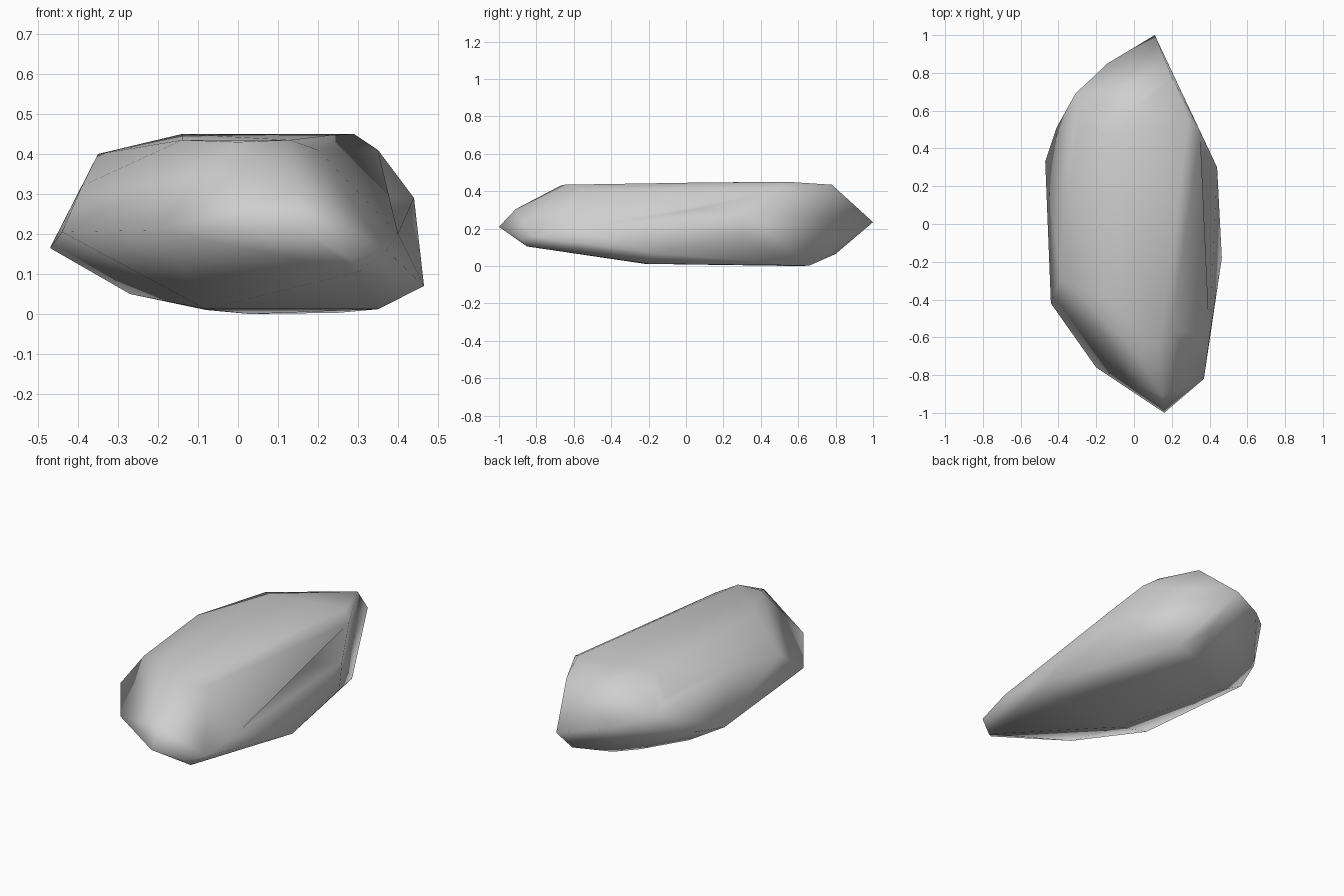
import bpy
import bmesh
from mathutils import Vector

# Remove the default object
default = bpy.data.objects.get("Cube")
if default:
    bpy.data.objects.remove(default, do_unlink=True)


def make_material(name, colour):
    material = bpy.data.materials.new(name)
    material.use_nodes = True
    material.diffuse_color = colour
    shader = material.node_tree.nodes["Principled BSDF"]
    shader.inputs["Base Color"].default_value = colour
    shader.inputs["Roughness"].default_value = 0.9
    return material


def press_dent(shell, point):
    """Split the facet closest to the point and pull its middle there."""
    point = Vector(point)
    face = min(shell.faces,
               key=lambda f: (f.calc_center_median() - point).length)
    middle = bmesh.ops.poke(shell, faces=[face])["verts"][0]
    middle.co = point


def hull_object(name, corner_groups, dents, material):
    """Wrap a tight faceted skin around all the corner points."""
    mesh = bpy.data.meshes.new(name)
    shell = bmesh.new()
    for group in corner_groups:
        for corner in group:
            shell.verts.new(Vector(corner))
    hull = bmesh.ops.convex_hull(shell, input=shell.verts[:])
    unused = [v for v in hull["geom_interior"] + hull["geom_unused"]
              if isinstance(v, bmesh.types.BMVert) and v.is_valid]
    bmesh.ops.delete(shell, geom=list(set(unused)), context="VERTS")
    for dent in dents:
        press_dent(shell, dent)
    bmesh.ops.recalc_face_normals(shell, faces=shell.faces[:])
    for face in shell.faces:
        face.smooth = True
    shell.to_mesh(mesh)
    shell.free()
    mesh.materials.append(material)
    rock = bpy.data.objects.new(name, mesh)
    bpy.context.scene.collection.objects.link(rock)
    return rock


# Widest outline of the boulder, seen from above
girdle = [
    (.11, 1, .235), (-.14, .85, .27), (-.31, .69, .33), (-.41, .51, .19),
    (-.47, .33, .165), (-.44, -.42, .205), (-.2, -.76, .21),
    (.16, -1, .21), (.28, -.88, .14), (.37, -.82, .16), (.4, -.6, .2),
    (.465, -.18, .07), (.43, .29, .13), (.44, .3, .29),
]

# Flat upper plateau and its bevelled rim
crown = [
    (.2, .78, .435), (-.05, .59, .435), (-.14, .47, .45), (.29, .55, .45),
    (.35, .49, .41), (.23, .1, .447), (-.35, .14, .4), (-.39, -.28, .32),
    (-.14, -.42, .435), (0, -.67, .43), (.13, -.65, .435), (.2, -.55, .41),
    (.15, -.91, .305),
]

# Underside
base = [
    (.15, .8, .065), (.25, .66, .003), (.03, .61, 0), (-.08, .52, .01),
    (-.08, -.22, .012), (.35, -.2, .012), (-.27, .36, .05), (.3, -.85, .105),
]

# Shallow hollows on the two flanks
hollows = [(.31, .04, .3), (-.26, .54, .36)]

stone = make_material("grey stone", (.62, .62, .62, 1))
hull_object("boulder", [girdle, crown, base], hollows, stone)
